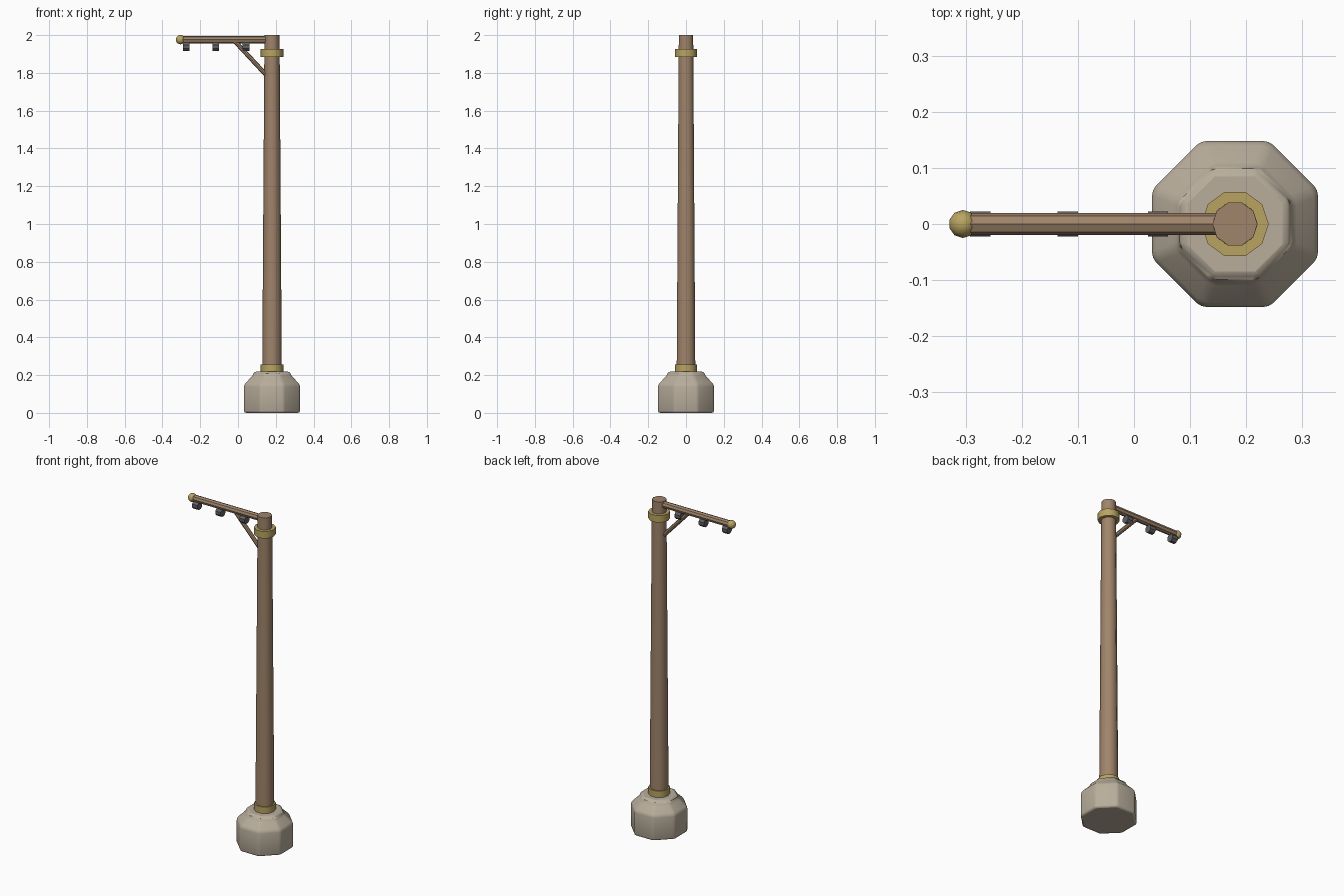
import bpy
import bmesh
from math import pi, cos, sin, radians
from mathutils import Vector

cube = bpy.data.objects.get("Cube")
if cube:
    bpy.data.objects.remove(cube, do_unlink=True)


def material(name, rgb):
    m = bpy.data.materials.new(name)
    m.use_nodes = True
    m.diffuse_color = (*rgb, 1)
    m.node_tree.nodes["Principled BSDF"].inputs["Base Color"].default_value = (*rgb, 1)
    return m


wood = material("brown wood", (0.35, 0.23, 0.145))
stone = material("pale stone", (0.48, 0.42, 0.33))
brass = material("dull brass", (0.48, 0.37, 0.12))
iron = material("dark iron", (0.12, 0.12, 0.13))

POLE_X = 0.18
ARM_Z = 1.976


def finish(obj, name, mat, angle=40):
    obj.name = name
    obj.data.materials.append(mat)
    bpy.ops.object.select_all(action='DESELECT')
    obj.select_set(True)
    bpy.context.view_layer.objects.active = obj
    bpy.ops.object.shade_smooth_by_angle(angle=radians(angle))
    return obj


def rod(name, start, end, r1, r2, sides, mat, turn=0):
    """Tapered prism between two points."""
    start, end = Vector(start), Vector(end)
    axis = end - start
    bpy.ops.mesh.primitive_cone_add(vertices=sides, radius1=r1, radius2=r2, depth=axis.length)
    obj = bpy.context.object
    # Put a corner on local +x, then turn about the rod's own axis
    for v in obj.data.vertices:
        x, y = v.co.x, v.co.y
        t = turn - pi / 2
        v.co.x, v.co.y = x * cos(t) - y * sin(t), x * sin(t) + y * cos(t)
    obj.rotation_euler = axis.to_track_quat('Z', 'Y').to_euler()
    obj.location = (start + end) / 2
    return finish(obj, name, mat)


# Octagonal stone base with a sloped shoulder and softened edges
bm = bmesh.new()
rings = []
for apothem, z in [(0.148, 0), (0.148, 0.15), (0.102, 0.197), (0.096, 0.218)]:
    r = apothem / cos(pi / 8)
    rings.append([bm.verts.new((r * cos(a), r * sin(a), z))
                  for a in [(i + 0.5) * pi / 4 for i in range(8)]])
for low, high in zip(rings, rings[1:]):
    for i in range(8):
        j = (i + 1) % 8
        bm.faces.new((low[i], low[j], high[j], high[i]))
bm.faces.new(rings[0][::-1])
bm.faces.new(rings[-1])
mesh = bpy.data.meshes.new("stone_base")
bm.to_mesh(mesh)
bm.free()
base = bpy.data.objects.new("stone_base", mesh)
bpy.context.collection.objects.link(base)
base.location.x = POLE_X
finish(base, "stone_base", stone, 60)
bevel = base.modifiers.new("soft edges", 'BEVEL')
bevel.width = 0.011
bevel.segments = 2
bevel.limit_method = 'ANGLE'
bevel.angle_limit = radians(20)

# Tapered pole with two brass collars
rod("pole", (POLE_X, 0, 0.2), (POLE_X, 0, 2), 0.052, 0.04, 10, wood)
for name, z in [("lower_collar", 0.215), ("upper_collar", 1.885)]:
    rod(name, (POLE_X, 0, z), (POLE_X, 0, z + 0.042), 0.06, 0.06, 10, brass)

# Cross arm, its diagonal brace and the end knob
rod("arm", (POLE_X, 0, ARM_Z), (-0.3, 0, ARM_Z), 0.02, 0.02, 8, wood)
rod("brace", (0.165, 0, 1.772), (-0.02, 0, 1.971), 0.012, 0.012, 8, wood)
bpy.ops.mesh.primitive_uv_sphere_add(segments=10, ring_count=8, radius=0.025,
                                     location=(-0.305, 0, ARM_Z))
finish(bpy.context.object, "end_knob", brass)

# Iron hangers under the arm, lying along it
for i, x in enumerate((-0.274, -0.118, 0.043)):
    rod(f"hanger_{i + 1}", (x - 0.018, 0, 1.939), (x + 0.018, 0, 1.939),
        0.0245, 0.0245, 8, iron, pi / 8)
